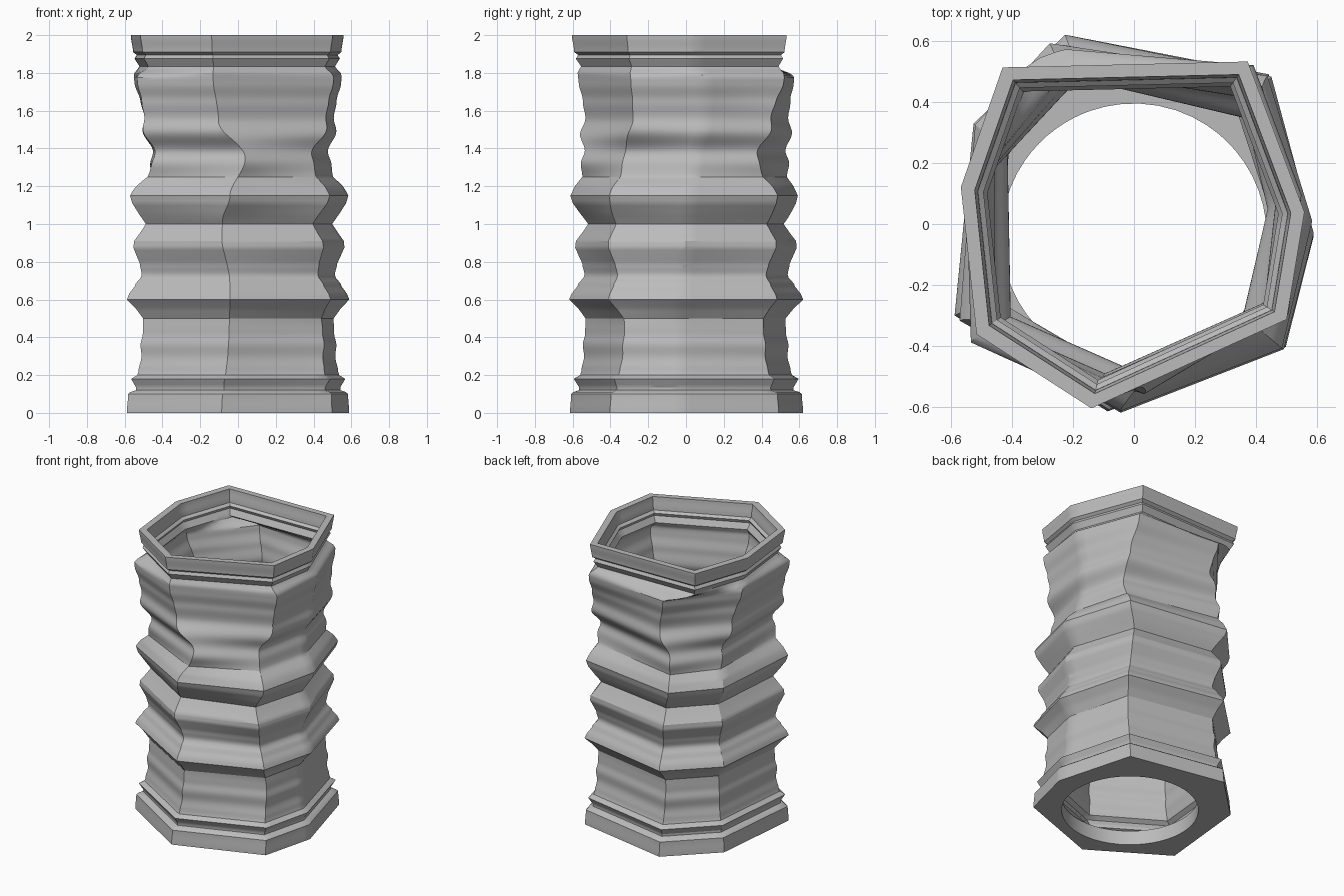
import bpy
import bmesh
from math import cos, sin, pi, radians, ceil
from mathutils import Vector

SIDE_STEPS = 8          # points along each of the seven sides
WALL = 0.92             # inner wall scale
FLOOR_Z = 0.1
HOLE_RADIUS = 0.435
HOLE_CENTRE = Vector((0, -0.04, 0))

# Corner radii (hundredths) for the stretches of the tube
LOWER = (62, 64, 59, 66, 66, 62, 66)
WAIST = (62, 58, 55, 63, 67, 59, 63)
UPPER = (62, 62, 59, 69, 65, 61, 70)
RIM = (62, 59, 56, 65, 67, 58, 63)

# Height, corner angles in degrees, corner radii: the twist of the seven corners
TWIST = [
    (0, (-98, -39, -4, 48, 110, 148, 207), LOWER),
    (.45, (-95, -36, -4, 46, 112, 148, 208), LOWER),
    (.62, (-94, -40, -3, 47, 110, 148, 207), LOWER),
    (1, (-99, -43, 0, 50, 112, 148, 209), LOWER),
    (1.15, (-94, -40, 1, 48, 115, 148, 209), LOWER),
    (1.35, (-86, -40, 6, 43, 115, 151, 217), WAIST),
    (1.55, (-101, -31, 11, 48, 108, 158, 216), UPPER),
    (1.77, (-103, -30, 10, 53, 111, 163, 216), UPPER),
    (1.835, (-103, -32, 4, 55, 130, 168, 215), RIM),
    (2, (-103, -32, 4, 55, 130, 168, 215), RIM),
]

# Height and overall scale: the moulded profile of the wall
PROFILE = [
    (0, 1), (.1, .99), (.11, .97), (.12, .92), (.135, .92), (.18, .965), (.2, .91),
    (.22, .9), (.3, .875), (.36, .885), (.42, .865), (.5, .86), (.55, .92),
    (.6, 1), (.63, .98), (.67, .93), (.73, .87), (.79, .89), (.835, .925), (.875, .955),
    (.91, .95), (.955, .895), (1, .845), (1.055, .91), (1.11, .97), (1.15, .99),
    (1.2, .95), (1.25, .885), (1.32, .9), (1.39, .865), (1.48, .91), (1.56, .875),
    (1.65, .9), (1.75, .94), (1.8, .95), (1.835, .92), (1.875, .965),
    (1.895, .945), (1.91, .98), (2, 1),
]


def blend(a, b, t):
    return a + (b - a) * t


def ease(t):
    return (1 - cos(pi * t)) / 2


def corners_at(z):
    """Seven corner positions at height z, before the profile scale."""
    for low, high in zip(TWIST, TWIST[1:]):
        if z <= high[0]:
            break
    t = ease((z - low[0]) / (high[0] - low[0]))
    points = []
    for i in range(len(LOWER)):
        angle = radians(blend(low[1][i], high[1][i], t))
        radius = blend(low[2][i], high[2][i], t) / 100
        points.append(Vector((cos(angle) * radius, sin(angle) * radius, 0)))
    return points


def outline(z, scale):
    """Closed ring of points following the straight sides."""
    corners = corners_at(z)
    ring = []
    for a, b in zip(corners, corners[1:] + corners[:1]):
        for k in range(SIDE_STEPS):
            point = a.lerp(b, k / SIDE_STEPS) * scale
            point.z = z
            ring.append(point)
    return ring


def wall_levels():
    """Heights and scales, with long gaps of the profile rounded."""
    levels = []
    for (z0, s0), (z1, s1) in zip(PROFILE, PROFILE[1:]):
        steps = ceil((z1 - z0) / 0.016)
        rounded = z1 - z0 > 0.056
        for k in range(steps):
            t = k / steps
            levels.append((blend(z0, z1, t), blend(s0, s1, ease(t) if rounded else t)))
    return levels + [PROFILE[-1]]


def hole_ring(z):
    ring = []
    for point in outline(0, 1):
        direction = (point - HOLE_CENTRE).normalized()
        ring.append(HOLE_CENTRE + direction * HOLE_RADIUS + Vector((0, 0, z)))
    return ring


# Start clean
cube = bpy.data.objects.get("Cube")
if cube:
    bpy.data.objects.remove(cube, do_unlink=True)

# Section loop: outside up, rim, inside down, floor, hole, underside
levels = wall_levels()
rings = [outline(z, s) for z, s in levels]
rings += [outline(z, s * WALL) for z, s in reversed(levels) if z >= FLOOR_Z - 0.001]
rings += [hole_ring(FLOOR_Z), hole_ring(0)]

bm = bmesh.new()
loops = [[bm.verts.new(p) for p in ring] for ring in rings]
for lower, upper in zip(loops, loops[1:] + loops[:1]):
    for i in range(len(lower)):
        j = (i + 1) % len(lower)
        bm.faces.new((lower[i], lower[j], upper[j], upper[i]))
bmesh.ops.recalc_face_normals(bm, faces=bm.faces)

mesh = bpy.data.meshes.new("twisted_vase")
bm.to_mesh(mesh)
bm.free()
vase = bpy.data.objects.new("twisted_vase", mesh)
bpy.context.collection.objects.link(vase)

# Plain grey material
grey = bpy.data.materials.new("grey")
grey.use_nodes = True
colour = (.5, .5, .5, 1)
grey.diffuse_color = colour
grey.node_tree.nodes["Principled BSDF"].inputs["Base Color"].default_value = colour
mesh.materials.append(grey)

# Smooth waves, crisp corners
bpy.ops.object.select_all(action="DESELECT")
vase.select_set(True)
bpy.context.view_layer.objects.active = vase
bpy.ops.object.shade_smooth_by_angle(angle=radians(30))
